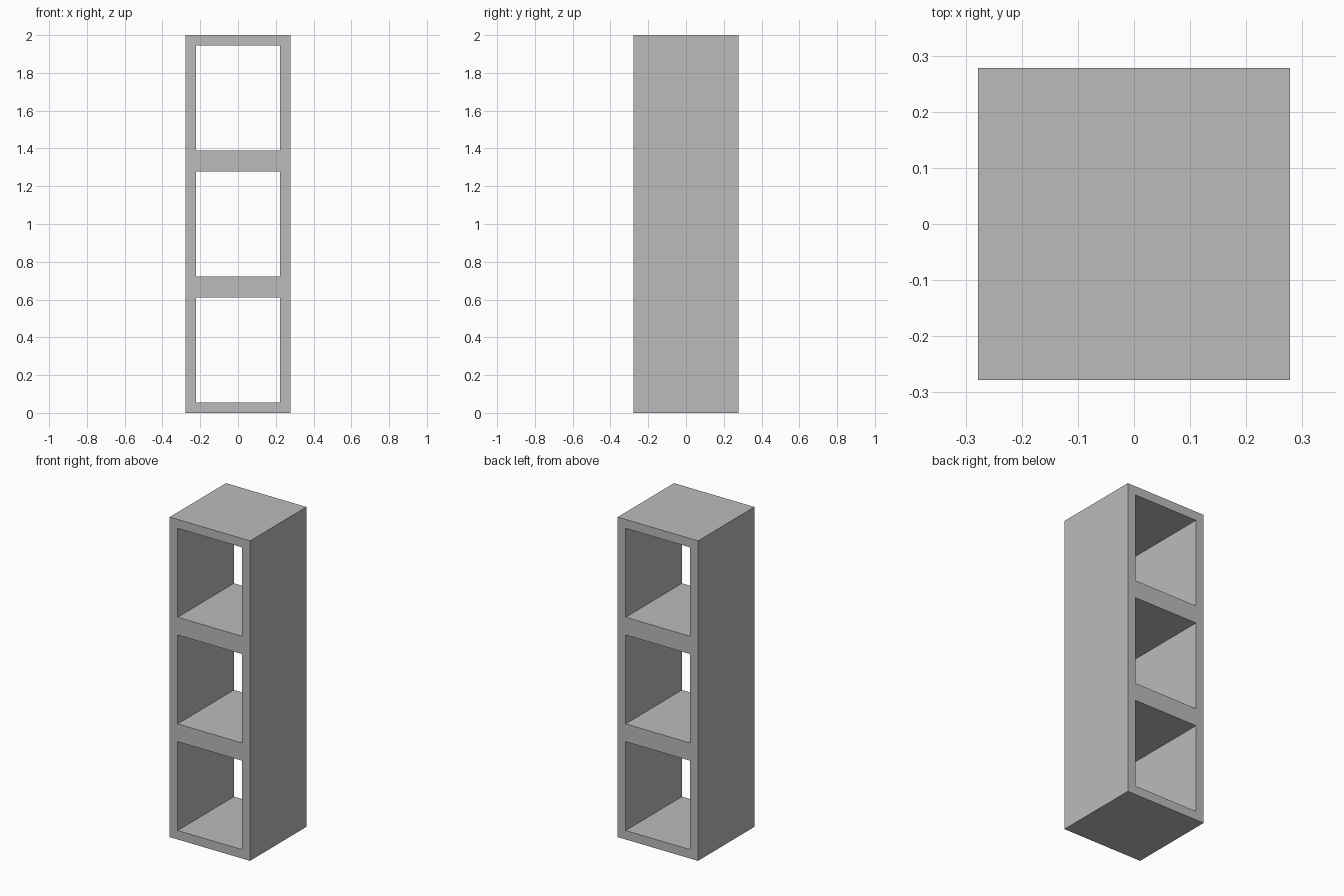
import bpy
import bmesh

if "Cube" in bpy.data.objects:
    bpy.data.objects.remove(bpy.data.objects["Cube"], do_unlink=True)

# Plain grey finish
grey = bpy.data.materials.new("plain_grey")
grey.use_nodes = True
colour = (0.5, 0.5, 0.5, 1.0)
grey.diffuse_color = colour
grey.node_tree.nodes["Principled BSDF"].inputs["Base Color"].default_value = colour

# Proportions: every size is a multiple of the board thickness
BOARD = 1 / 18
HALF = 5 * BOARD
INNER = 4 * BOARD
BAYS = 3
BAY_HEIGHT = 10 * BOARD

# Board lines across the width and up the height
xs = [-HALF, -INNER, INNER, HALF]
zs = [0.0]
for bay in range(BAYS):
    floor = BOARD + bay * (BAY_HEIGHT + 2 * BOARD)
    zs += [floor, floor + BAY_HEIGHT]
zs.append(zs[-1] + BOARD)

# Front face of the frame: a grid with the open bays left out
bm = bmesh.new()
grid = [[bm.verts.new((x, -HALF, z)) for x in xs] for z in zs]
for row in range(len(zs) - 1):
    for col in range(len(xs) - 1):
        is_bay = col == 1 and row % 2 == 1
        if not is_bay:
            low, high = grid[row], grid[row + 1]
            bm.faces.new((low[col], low[col + 1], high[col + 1], high[col]))

# Extrude front to back, keeping the front cap
front = bm.faces[:]
result = bmesh.ops.extrude_face_region(bm, geom=front, use_keep_orig=True)
back = [v for v in result["geom"] if isinstance(v, bmesh.types.BMVert)]
bmesh.ops.translate(bm, verts=back, vec=(0, 2 * HALF, 0))
bmesh.ops.recalc_face_normals(bm, faces=bm.faces[:])

mesh = bpy.data.meshes.new("shelf_frame")
bm.to_mesh(mesh)
bm.free()
mesh.materials.append(grey)
shelf = bpy.data.objects.new("shelf_frame", mesh)
bpy.context.scene.collection.objects.link(shelf)
